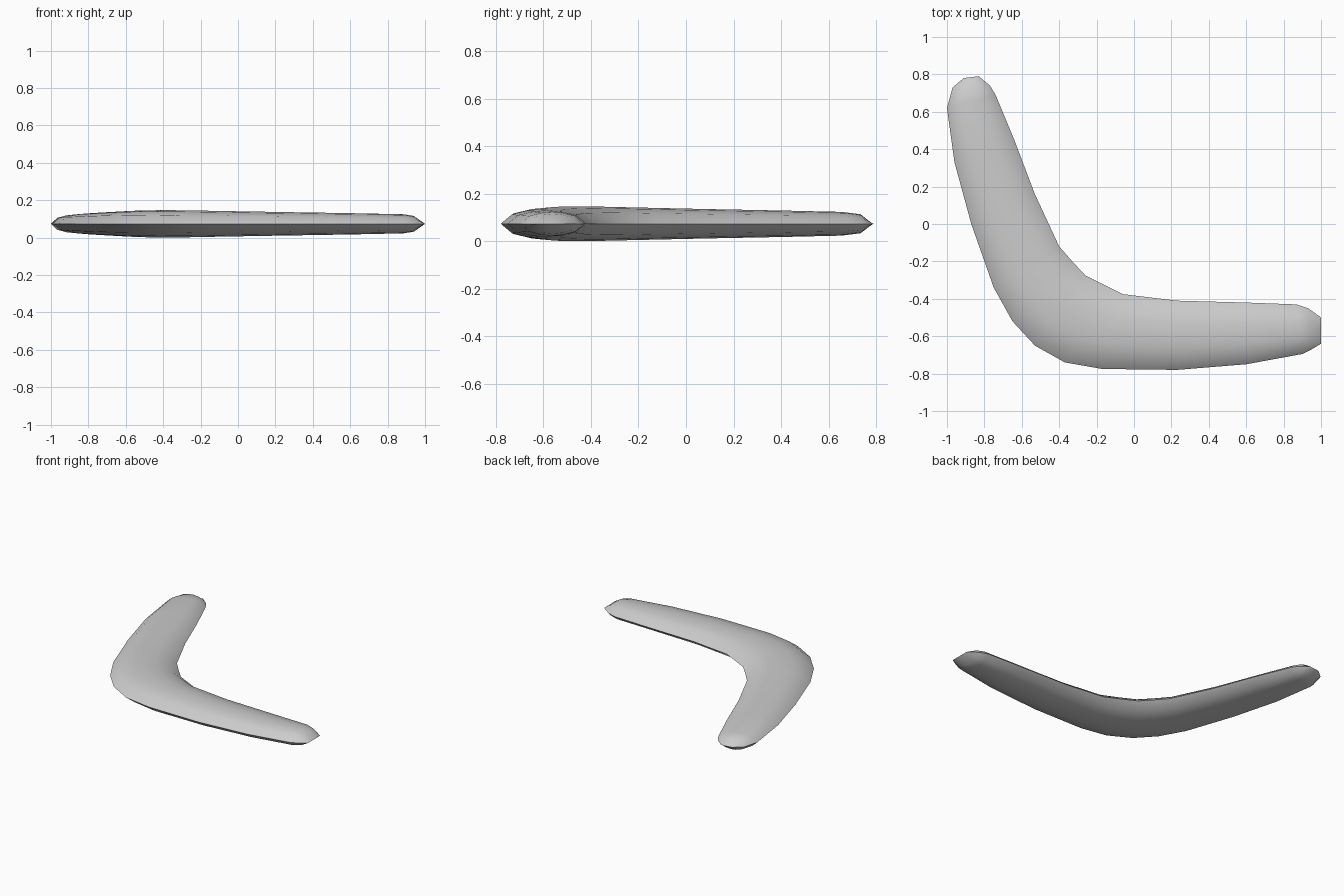
import bpy, bmesh

# Stations along the blade: outer x, outer y, inner x, inner y, half thickness
stations = [
    (-0.91, 0.78, -0.83, 0.79, 0.0),
    (-0.97, 0.73, -0.77, 0.74, 0.040),
    (-1.00, 0.62, -0.74, 0.69, 0.050),
    (-0.96, 0.33, -0.64, 0.45, 0.056),
    (-0.87, 0.00, -0.53, 0.16, 0.062),
    (-0.75, -0.34, -0.40, -0.12, 0.069),
    (-0.65, -0.52, -0.33, -0.20, 0.072),
    (-0.53, -0.65, -0.26, -0.275, 0.073),
    (-0.37, -0.74, -0.16, -0.325, 0.072),
    (-0.17, -0.775, -0.06, -0.375, 0.069),
    (0.23, -0.78, 0.23, -0.41, 0.063),
    (0.60, -0.75, 0.60, -0.42, 0.057),
    (0.90, -0.695, 0.87, -0.43, 0.051),
    (0.95, -0.67, 0.93, -0.45, 0.042),
    (1.00, -0.64, 1.00, -0.50, 0.0),
]

# Lens-like cross-section: position across the blade, relative height
section = [(0, 0), (0.13, 0.64), (0.32, 0.9), (0.5, 1), (0.68, 0.9), (0.87, 0.64),
           (1, 0), (0.87, -0.64), (0.68, -0.9), (0.5, -1), (0.32, -0.9), (0.13, -0.64)]
MID_Z = 0.074

# Loft the blade through the stations
bm = bmesh.new()
rings = []
for ox, oy, ix, iy, h in stations:
    rings.append([bm.verts.new((ox + (ix - ox) * t, oy + (iy - oy) * t, MID_Z + h * k))
                  for t, k in section])
n = len(section)
for a, b in zip(rings, rings[1:]):
    for i in range(n):
        j = (i + 1) % n
        bm.faces.new((a[i], a[j], b[j], b[i]))

# The end rings collapse to a thin edge that closes each tip
bmesh.ops.remove_doubles(bm, verts=rings[0] + rings[-1], dist=0.0005)
bmesh.ops.recalc_face_normals(bm, faces=bm.faces)
mesh = bpy.data.meshes.new("boomerang")
bm.to_mesh(mesh)
bm.free()

boomerang = bpy.data.objects.new("boomerang", mesh)
bpy.context.collection.objects.link(boomerang)
bpy.context.view_layer.objects.active = boomerang
boomerang.select_set(True)
bpy.ops.object.shade_smooth_by_angle(angle=1.0)
